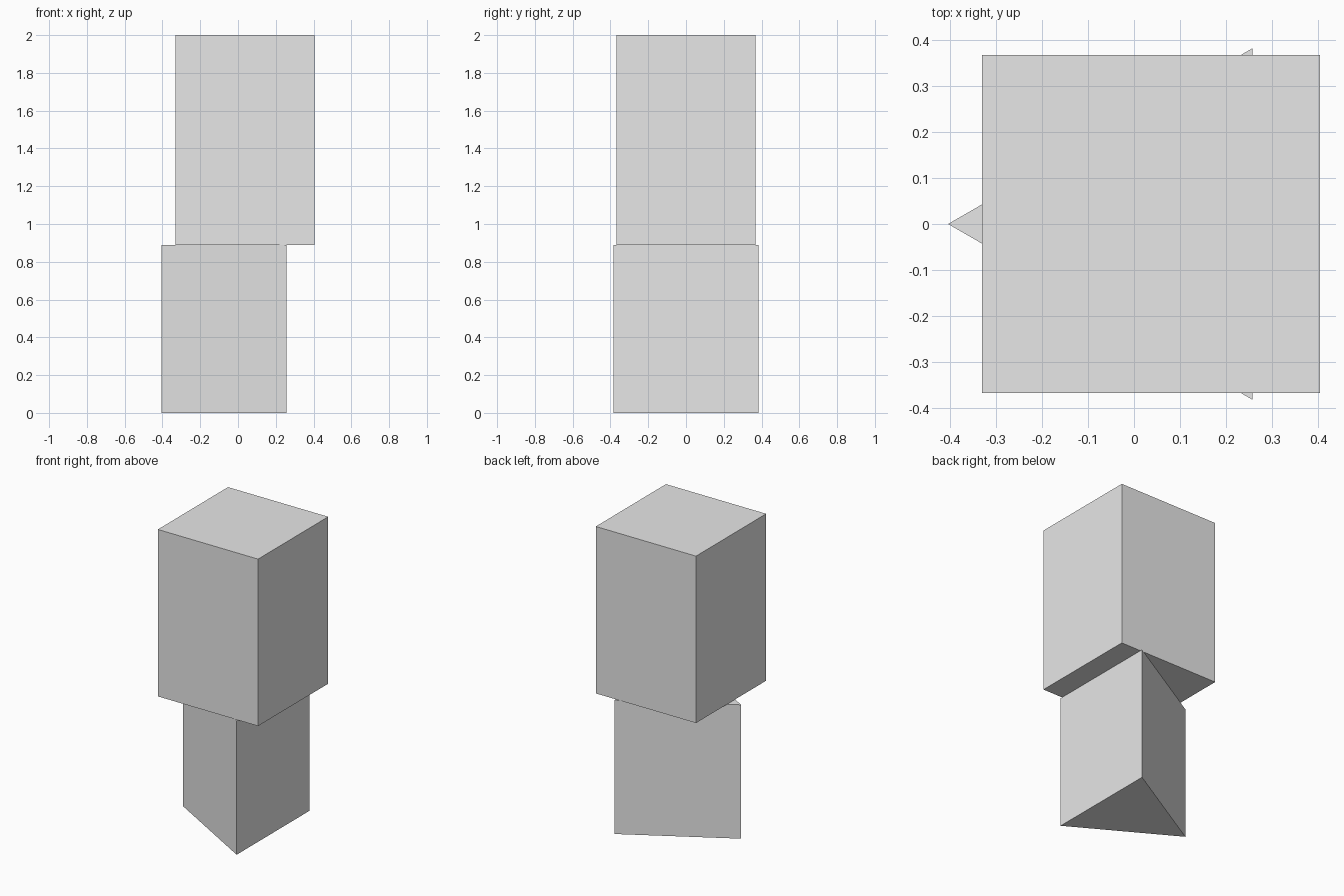
import bpy
import math

cube = bpy.data.objects.get("Cube")
if cube:
    bpy.data.objects.remove(cube, do_unlink=True)

# Single plain grey
GREY = (0.8, 0.8, 0.8, 1.0)
grey = bpy.data.materials.new("light grey")
grey.use_nodes = True
grey.diffuse_color = GREY
grey.node_tree.nodes["Principled BSDF"].inputs["Base Color"].default_value = GREY

CENTRE_X = 0.037   # shared vertical axis
JOINT_Z = 0.89     # where the block rests on the prism
TOP_Z = 2.0


def finish(name):
    obj = bpy.context.object
    obj.name = obj.data.name = name
    bpy.ops.object.transform_apply(location=False, rotation=True, scale=True)
    obj.data.materials.append(grey)
    return obj


# Triangular prism base, one edge pointing to the model's right
bpy.ops.mesh.primitive_cylinder_add(
    vertices=3, radius=0.442, depth=JOINT_Z,
    location=(CENTRE_X, 0, JOINT_Z / 2), rotation=(0, 0, math.pi / 2))
finish("triangular_base")

# Square block on top
bpy.ops.mesh.primitive_cube_add(
    size=1, location=(CENTRE_X, 0, (JOINT_Z + TOP_Z) / 2))
bpy.context.object.scale = (0.737, 0.737, TOP_Z - JOINT_Z)
finish("square_block")
